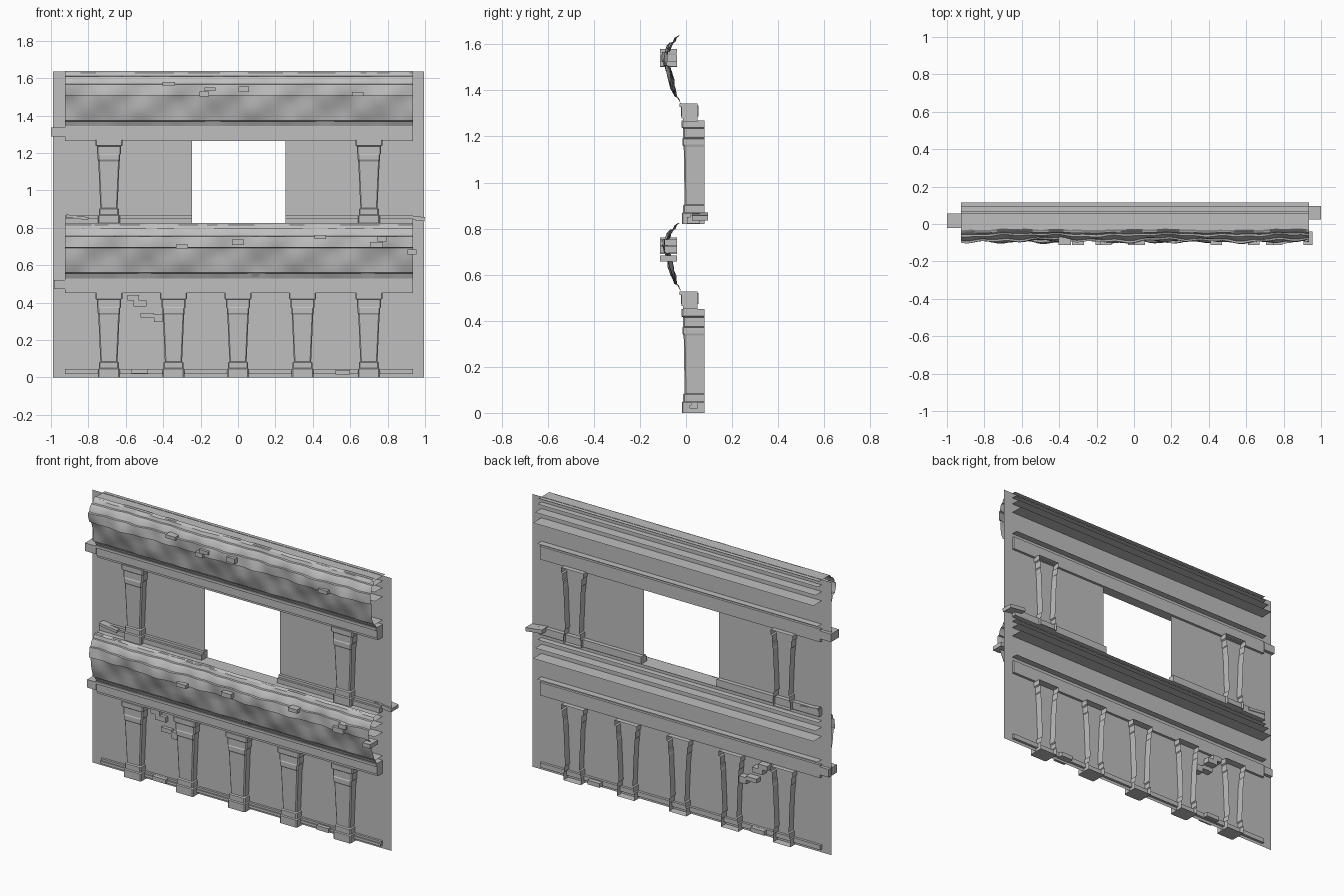
import bpy, bmesh, math

if "Cube" in bpy.data.objects:
    bpy.data.objects.remove(bpy.data.objects["Cube"])

stone = bpy.data.materials.new("grey_stone")
stone.diffuse_color = (0.52, 0.52, 0.52, 1)
stone.use_nodes = True
stone.node_tree.nodes["Principled BSDF"].inputs["Base Color"].default_value = stone.diffuse_color
WALL_Y = 0.035


def finish(name, bm, smooth=False):
    me = bpy.data.meshes.new(name)
    bm.to_mesh(me)
    bm.free()
    ob = bpy.data.objects.new(name, me)
    bpy.context.collection.objects.link(ob)
    me.materials.append(stone)
    if smooth:
        bpy.ops.object.select_all(action='DESELECT')
        ob.select_set(True)
        bpy.context.view_layer.objects.active = ob
        bpy.ops.object.shade_smooth_by_angle(angle=math.radians(32))
    return ob


def add_quad(bm, pts):
    bm.faces.new([bm.verts.new(p) for p in pts])


def add_box(bm, x0, x1, y0, y1, z0, z1):
    vs = [bm.verts.new((x, y, z)) for z in (z0, z1)
          for x, y in ((x0, y0), (x1, y0), (x1, y1), (x0, y1))]
    for f in ((3, 2, 1, 0), (4, 5, 6, 7), (0, 1, 5, 4),
              (1, 2, 6, 5), (2, 3, 7, 6), (3, 0, 4, 7)):
        bm.faces.new([vs[i] for i in f])


def boxes(name, items):
    bm = bmesh.new()
    for it in items:
        add_box(bm, *it)
    return finish(name, bm)


# Thin wall sheet with a rectangular opening
bm = bmesh.new()
for x0, x1, z0, z1 in ((-0.99, -0.245, 0, 1.635), (0.255, 0.995, 0, 1.635),
                       (-0.245, 0.255, 0, 0.82), (-0.245, 0.255, 1.265, 1.635)):
    add_quad(bm, [(x0, WALL_Y, z0), (x1, WALL_Y, z0), (x1, WALL_Y, z1), (x0, WALL_Y, z1)])
finish("wall", bm)


# Tapered columns, open at the back: (height, half width, front y, back y)
COLUMN = [(0, .058, -.018, .08), (.045, .058, -.018, .08), (.05, .053, -.013, .08),
          (.08, .053, -.013, .08), (.085, .046, -.006, .08), (.335, .057, -.010, .08),
          (.345, .060, -.016, .08), (.37, .060, -.016, .08), (.375, .064, -.013, .08),
          (.415, .064, -.013, .08), (.42, .072, -.02, .08), (.45, .072, -.02, .08)]


def column(name, cx, z0):
    bm = bmesh.new()
    rings = []
    c = .006
    for z, w, f, b in COLUMN:
        outline = ((-w, b), (-w, f + c), (-w + c, f), (w - c, f), (w, f + c), (w, b))
        rings.append([bm.verts.new((cx + x, y, z0 + z)) for x, y in outline])
    for a, b in zip(rings, rings[1:]):
        for i in range(5):
            bm.faces.new((a[i], a[i + 1], b[i + 1], b[i]))
    bm.faces.new(rings[0][::-1])
    bm.faces.new(rings[-1])
    finish(name, bm)


for i, x in enumerate((-.69, -.345, 0, .345, .70)):
    column("lower_column_%d" % (i + 1), x, 0)
for i, x in enumerate((-.69, .70)):
    column("upper_column_%d" % (i + 1), x, .82)


# Weathered cornice face: (height above the ledge, y, roughness)
FACE = [(0, -.02, 0), (.03, -.035, .003), (.035, -.045, .006), (.07, -.055, .012),
        (.11, -.066, .014), (.15, -.075, .013), (.168, -.08, .012), (.17, -.092, .012),
        (.20, -.093, .014), (.228, -.09, .013), (.23, -.08, .011), (.255, -.073, .011),
        (.27, -.062, .009), (.272, -.052, .006), (.29, -.045, .005), (.30, -.03, .003)]
# Flat courses running back through the wall: (height, back y)
SHELVES = [(.03, .075), (.17, .115), (.225, .095), (.265, .07), (.295, .06)]


def rough(x, z):
    return (.5 * math.sin(9 * x + 14 * z) + .35 * math.sin(21 * x - 30 * z + 1.3)
            + .3 * math.sin(43 * x + 25 * z + 2.1))


def cornice(name, z0, phase):
    bm = bmesh.new()
    n = 90
    rows = []
    for h, y, r in FACE:
        row = []
        for i in range(n + 1):
            x = -.925 + 1.86 * i / n
            row.append(bm.verts.new((x, y + r * rough(x + phase, h), z0 + h)))
        rows.append(row)
    for a, b in zip(rows, rows[1:]):
        for i in range(n):
            bm.faces.new((a[i], a[i + 1], b[i + 1], b[i]))
    finish(name + "_face", bm, True)
    bm = bmesh.new()
    for h, back in SHELVES:
        z = z0 + h
        add_quad(bm, [(-.925, -.04, z), (.935, -.04, z), (.935, back, z), (-.925, back, z)])
    finish(name + "_courses", bm)


cornice("lower_cornice", .525, 0)
cornice("upper_cornice", 1.338, 1.7)

# Ledges under the cornices, with a stub past the left edge
for name, z, left in (("lower_ledge", .45, -.985), ("upper_ledge", 1.265, -1.0)):
    boxes(name, [(-.925, .935, -.012, .05, z, z + .014),
                 (-.925, .935, -.02, .05, z + .014, z + .062),
                 (-.925, .935, -.028, .05, z + .062, z + .078),
                 (left, -.925, -.022, .055, z + .022, z + .07)])

# Low plinth strips at the foot of each storey, with broken pieces
boxes("lower_plinth", [(-.925, .935, .015, .05, .018, .034),
                       (-.925, .935, .022, .05, .034, .046),
                       (-.57, -.48, .0, .075, .02, .045),
                       (.52, .60, .0, .075, .015, .04)])
boxes("upper_plinth", [(-.925, -.245, .005, .06, .822, .85),
                       (-.925, -.245, .018, .06, .85, .865),
                       (.255, .935, .005, .06, .822, .85),
                       (.255, .935, .018, .06, .85, .865)])
left_stone = boxes("left_loose_stone", [(-.06, .06, -.03, .04, -.008, .008)])
left_stone.location = (-.86, .025, .856)
left_stone.rotation_euler = (0, math.radians(7), 0)
right_stone = boxes("right_loose_stone", [(-.055, .055, -.035, .035, -.011, .011)])
right_stone.location = (.943, .06, .852)
right_stone.rotation_euler = (0, math.radians(7), 0)

# Exposed bricks beside the second lower column
boxes("exposed_bricks", [(-.59, -.53, .015, .075, .41, .44),
                         (-.56, -.49, .015, .075, .38, .41),
                         (-.52, -.45, .015, .075, .32, .345),
                         (-.45, -.405, .015, .075, .295, .335)])

# Chipped bricks standing out of the cornice faces: (x, z, width, height)
for name, chips in (("lower_cornice_bricks", ((-.3, .70, .065, .022), (0, .722, .065, .028),
                                              (.44, .75, .06, .022), (.74, .71, .07, .03),
                                              (.77, .74, .05, .025), (.93, .67, .05, .025))),
                    ("upper_cornice_bricks", ((-.37, 1.57, .065, .02), (-.18, 1.515, .05, .025),
                                              (-.15, 1.54, .06, .02), (.03, 1.54, .055, .03),
                                              (.64, 1.515, .06, .022)))):
    boxes(name, [(x - w / 2, x + w / 2, -.113, -.04, z - h / 2, z + h / 2)
                 for x, z, w, h in chips])
